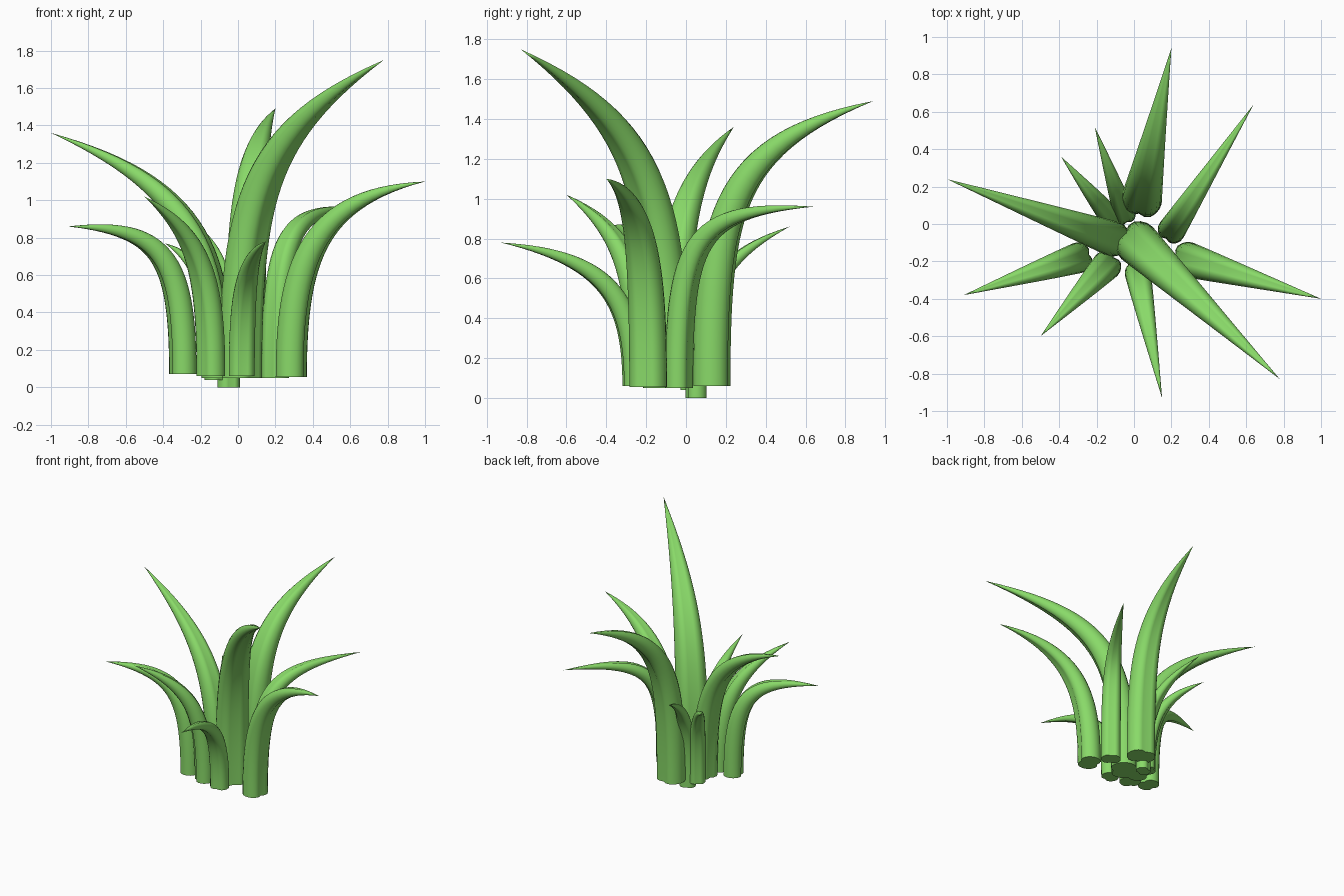
import bpy, bmesh, math
from mathutils import Vector

if "Cube" in bpy.data.objects:
    bpy.data.objects.remove(bpy.data.objects["Cube"])

mat = bpy.data.materials.new("leaf_green")
mat.diffuse_color = (0.25, 0.70, 0.14, 1)
mat.use_nodes = True
mat.node_tree.nodes["Principled BSDF"].inputs["Base Color"].default_value = mat.diffuse_color

RINGS, SIDES = 28, 20


def section(w):
    """Plump oval with a shallow groove along the middle of both faces."""
    pts = []
    for i in range(SIDES):
        a = 2 * math.pi * i / SIDES
        u = math.cos(a)
        v = 0.92 * math.sin(a) * (1 - 0.25 * math.exp(-(u / 0.3) ** 2))
        pts.append((u * w / 2, v * w / 2))
    return pts


def blade(name, base, tip, z1, frac, z2, width):
    """Tapered leaf swept along a cubic curve that rises, then bends outward."""
    p0, p3 = Vector(base), Vector(tip)
    p1 = Vector((p0.x, p0.y, z1))
    p2 = p0.lerp(p3, frac)
    p2.z = z2
    out = Vector((p3.x - p0.x, p3.y - p0.y, 0)).normalized()
    side = Vector((-out.y, out.x, 0))
    prof = section(width)
    bm = bmesh.new()
    rings = []
    for k in range(RINGS):
        t = k / RINGS
        s = 1 - t
        c = p0 * s**3 + p1 * 3 * s * s * t + p2 * 3 * s * t * t + p3 * t**3
        tan = ((p1 - p0) * s * s + (p2 - p1) * 2 * s * t + (p3 - p2) * t * t).normalized()
        nor = side.cross(tan)
        r = 1 - t**2.6
        rings.append([bm.verts.new(c + side * u * r + nor * v * r) for u, v in prof])
    for a, b in zip(rings, rings[1:]):
        for i in range(SIDES):
            j = (i + 1) % SIDES
            bm.faces.new((a[i], a[j], b[j], b[i]))
    end = bm.verts.new(p3)
    for i in range(SIDES):
        bm.faces.new((rings[-1][i], rings[-1][(i + 1) % SIDES], end))
    bm.faces.new(rings[0])
    bmesh.ops.recalc_face_normals(bm, faces=bm.faces)
    me = bpy.data.meshes.new(name)
    bm.to_mesh(me)
    bm.free()
    me.materials.append(mat)
    ob = bpy.data.objects.new(name, me)
    bpy.context.collection.objects.link(ob)
    ob.select_set(True)
    bpy.context.view_layer.objects.active = ob


# tall blades
blade("tall_front_leaf", (0.015, -0.10, 0.05), (0.78, -0.83, 1.75), 1.0, 0.12, 1.36, 0.24)
blade("tall_back_leaf", (0.04, 0.13, 0.06), (0.20, 0.94, 1.49), 0.93, 0.09, 1.27, 0.22)
blade("tall_left_leaf", (-0.11, -0.08, 0.05), (-1.0, 0.24, 1.36), 0.75, 0.15, 1.08, 0.19)
# medium blades
blade("right_leaf", (0.285, -0.19, 0.055), (1.0, -0.40, 1.10), 0.66, 0.15, 1.01, 0.19)
blade("back_right_leaf", (0.20, -0.035, 0.05), (0.64, 0.64, 0.96), 0.80, 0.12, 0.95, 0.15)
blade("left_leaf", (-0.295, -0.18, 0.07), (-0.91, -0.38, 0.86), 0.70, 0.18, 0.86, 0.165)
blade("front_left_leaf", (-0.145, -0.22, 0.06), (-0.50, -0.60, 1.02), 0.60, 0.18, 0.82, 0.16)
blade("front_leaf", (0.02, -0.26, 0.06), (0.15, -0.93, 0.78), 0.50, 0.20, 0.70, 0.14)
# small inner blades
blade("small_back_leaf", (-0.05, 0.05, 0.0), (-0.21, 0.52, 0.86), 0.50, 0.20, 0.70, 0.12)
blade("small_back_left_leaf", (-0.12, 0.03, 0.04), (-0.39, 0.36, 0.77), 0.50, 0.25, 0.67, 0.12)

bpy.ops.object.shade_smooth_by_angle(angle=math.radians(40))
